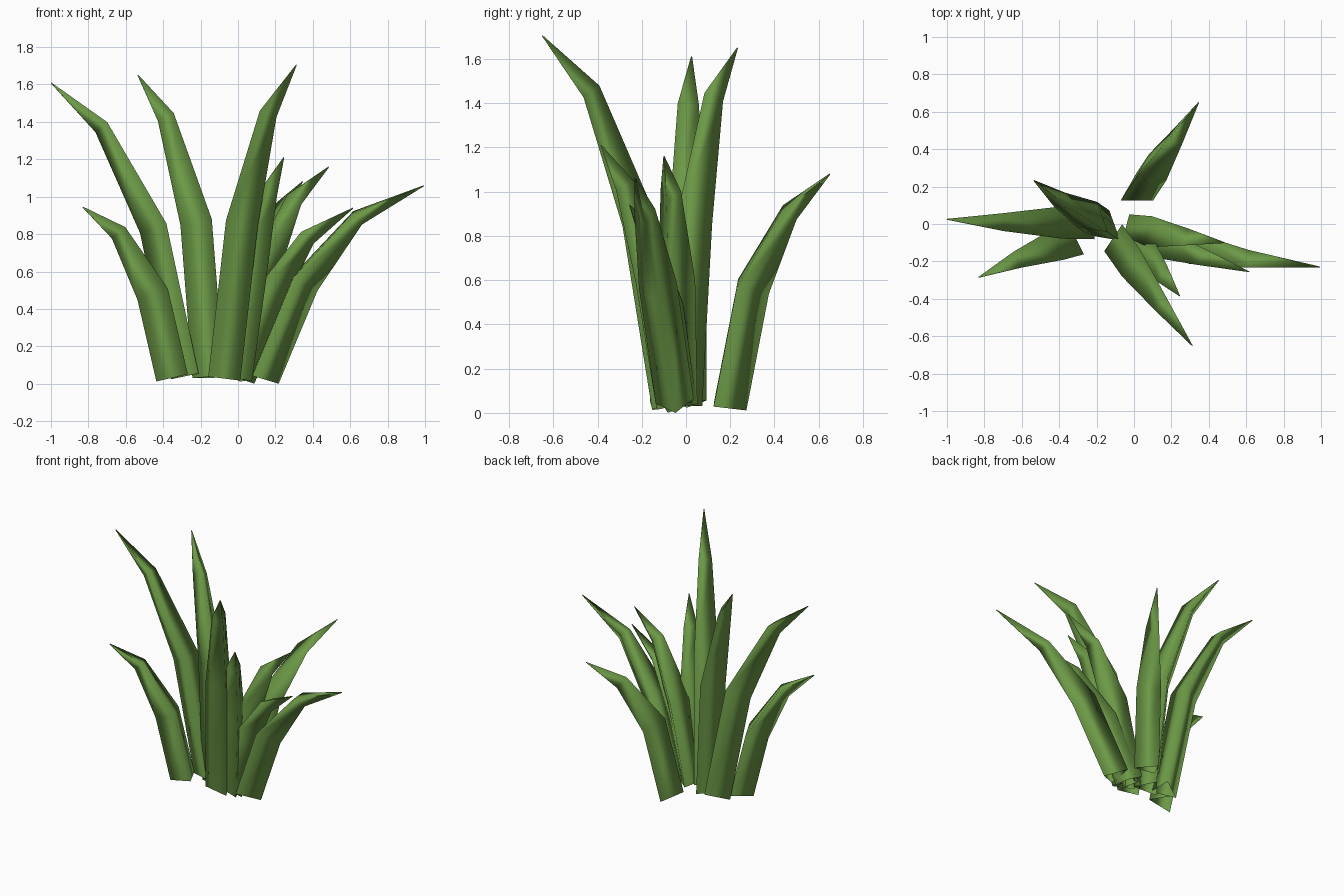
import bpy, bmesh, math
from mathutils import Vector

if "Cube" in bpy.data.objects:
    bpy.data.objects.remove(bpy.data.objects["Cube"])

green = bpy.data.materials.new("leaf_green")
green.diffuse_color = (0.15, 0.32, 0.062, 1)
green.use_nodes = True
green.node_tree.nodes["Principled BSDF"].inputs["Base Color"].default_value = green.diffuse_color

RADII = (0.1, 0.1, 0.055, 0.003)  # three-sided rings from base to tip


def blade(name, angle, base, mid, upper, tip, twist=0):
    """Three-sided tapering blade, open at the foot; angle turns its ridge,
    twist shifts the corners joined between the middle and upper rings."""
    pts = [Vector(p) for p in (base, mid, upper, tip)]
    bm = bmesh.new()
    rings = []
    for i, r in enumerate(RADII):
        after = (pts[min(i + 1, 3)] - pts[min(i, 2)]).normalized()
        before = (pts[i] - pts[i - 1]).normalized() if i else after
        tilt = Vector((0, 0, 1)).rotation_difference((after + before).normalized())
        ring = []
        for k in range(3):
            a = math.radians(angle + 120 * (k + (twist if i > 1 else 0)))
            offset = tilt @ Vector((r * math.cos(a), r * math.sin(a), 0))
            ring.append(bm.verts.new(pts[i] + offset))
        rings.append(ring)
    for low, high in zip(rings, rings[1:]):
        for k in range(3):
            n = (k + 1) % 3
            bm.faces.new((low[k], low[n], high[n], high[k])).smooth = True
    bm.faces.new(rings[3])  # tiny tip
    # rest the lowest corner on or above the ground
    for v in rings[0]:
        v.co.z = max(v.co.z, 0.0)
    mesh = bpy.data.meshes.new(name)
    bm.to_mesh(mesh)
    bm.free()
    mesh.materials.append(green)
    bpy.context.collection.objects.link(bpy.data.objects.new(name, mesh))


# Tall blades
blade("tall_left_blade", 180, (-0.26, 0.005, 0.045), (-0.43, 0.008, 0.84),
      (-0.72, 0.01, 1.38), (-1.0, 0.025, 1.61))
blade("tall_back_blade", 200, (-0.15, -0.025, 0.035), (-0.215, 0.02, 0.86),
      (-0.38, 0.115, 1.42), (-0.535, 0.232, 1.65))
blade("tall_front_blade", -33.5, (-0.07, -0.10, 0.035), (0.025, -0.235, 0.87),
      (0.165, -0.44, 1.455), (0.312, -0.65, 1.705))

# Short outer blades
blade("short_left_blade", 207, (-0.35, -0.107, 0.035), (-0.455, -0.135, 0.485),
      (-0.64, -0.20, 0.815), (-0.83, -0.285, 0.945))
blade("short_back_blade", 90, (0.015, 0.175, 0.03), (0.085, 0.28, 0.57),
      (0.21, 0.455, 0.905), (0.345, 0.65, 1.08), twist=1)
blade("long_right_blade", 0, (0.125, -0.05, 0.035), (0.34, -0.125, 0.55),
      (0.63, -0.185, 0.895), (0.995, -0.23, 1.06), twist=1)

# Inner right cluster
blade("low_right_blade", -20, (0.0, -0.05, 0.035), (0.16, -0.11, 0.47),
      (0.37, -0.18, 0.79), (0.615, -0.255, 0.94))
blade("upright_right_blade", -15, (0.0, -0.045, 0.035), (0.12, -0.055, 0.59),
      (0.295, -0.075, 0.99), (0.485, -0.10, 1.16), twist=1)
blade("front_right_blade", -40, (0.0, -0.07, 0.035), (0.08, -0.165, 0.61),
      (0.17, -0.285, 1.03), (0.245, -0.385, 1.21))
